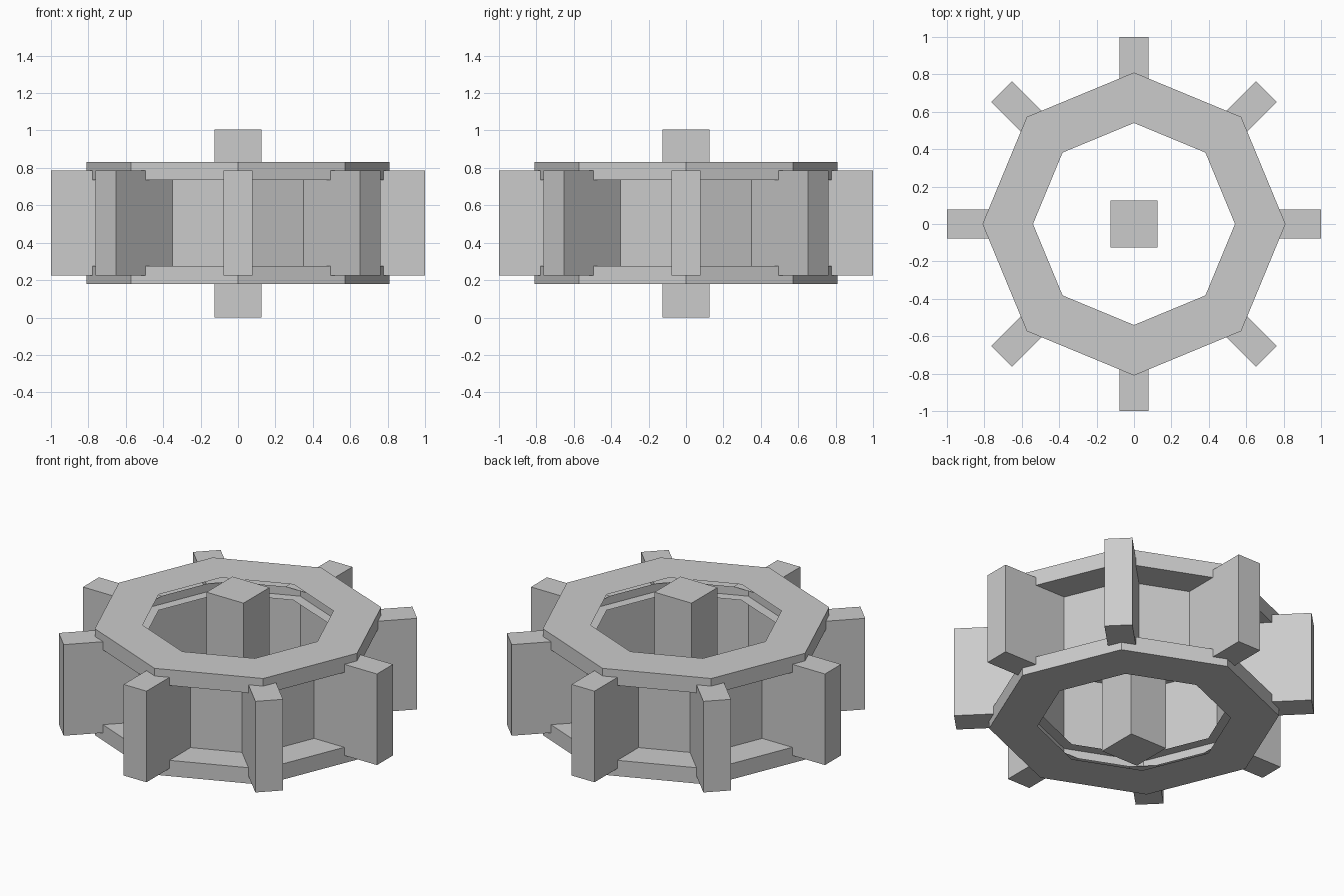
import bpy, bmesh
from math import cos, sin, pi
from mathutils import Matrix, Vector

cube = bpy.data.objects.get("Cube")
if cube:
    bpy.data.objects.remove(cube, do_unlink=True)

SIDES = 8
Z_MID = 0.505

grey = bpy.data.materials.new("plain_grey")
grey.use_nodes = True
colour = (0.6, 0.6, 0.6, 1)
grey.diffuse_color = colour
grey.node_tree.nodes["Principled BSDF"].inputs["Base Color"].default_value = colour


def finish(name, bm):
    mesh = bpy.data.meshes.new(name)
    bm.to_mesh(mesh)
    bm.free()
    mesh.materials.append(grey)
    obj = bpy.data.objects.new(name, mesh)
    bpy.context.collection.objects.link(obj)
    return obj


def octagon_sweep(name, profile):
    """Sweep an open (radius, height) profile around the eight corners."""
    bm = bmesh.new()
    loops = [[bm.verts.new((r * cos(2 * pi * i / SIDES), r * sin(2 * pi * i / SIDES), z))
              for r, z in profile] for i in range(SIDES)]
    for i, a in enumerate(loops):
        b = loops[(i + 1) % SIDES]
        for j in range(len(profile) - 1):
            bm.faces.new((a[j], b[j], b[j + 1], a[j + 1]))
    return finish(name, bm)


def box(name, low, high, angle=0, open_inner=False):
    low, high = Vector(low), Vector(high)
    bm = bmesh.new()
    bmesh.ops.create_cube(bm, size=1)
    bmesh.ops.scale(bm, vec=high - low, verts=bm.verts)
    bmesh.ops.translate(bm, vec=(low + high) / 2, verts=bm.verts)
    if open_inner:
        inner = [f for f in bm.faces if f.normal.x < -0.9]
        bmesh.ops.delete(bm, geom=inner, context='FACES_ONLY')
    bmesh.ops.rotate(bm, matrix=Matrix.Rotation(angle, 3, 'Z'), verts=bm.verts)
    return finish(name, bm)


# Upper and lower rims: channels open towards the middle
for name, side in (("lower_rim", -1), ("upper_rim", 1)):
    near, far = Z_MID + side * 0.23, Z_MID + side * 0.327
    profile = [(0.54, near), (0.81, near), (0.81, far), (0.54, far)]
    octagon_sweep(name, profile if side > 0 else profile[::-1])

# Thin drum wall reaching into both rims
octagon_sweep("drum_wall", [(0.605, Z_MID - 0.28), (0.605, Z_MID + 0.28)])

# Radial fins, open where they join the wall
for i in range(SIDES):
    box(f"fin_{i + 1}", (0.573, -0.078, Z_MID - 0.28), (1, 0.078, Z_MID + 0.28),
        2 * pi * i / SIDES, open_inner=True)

# Central post
box("center_post", (-0.126, -0.126, 0), (0.126, 0.126, 1.005))
